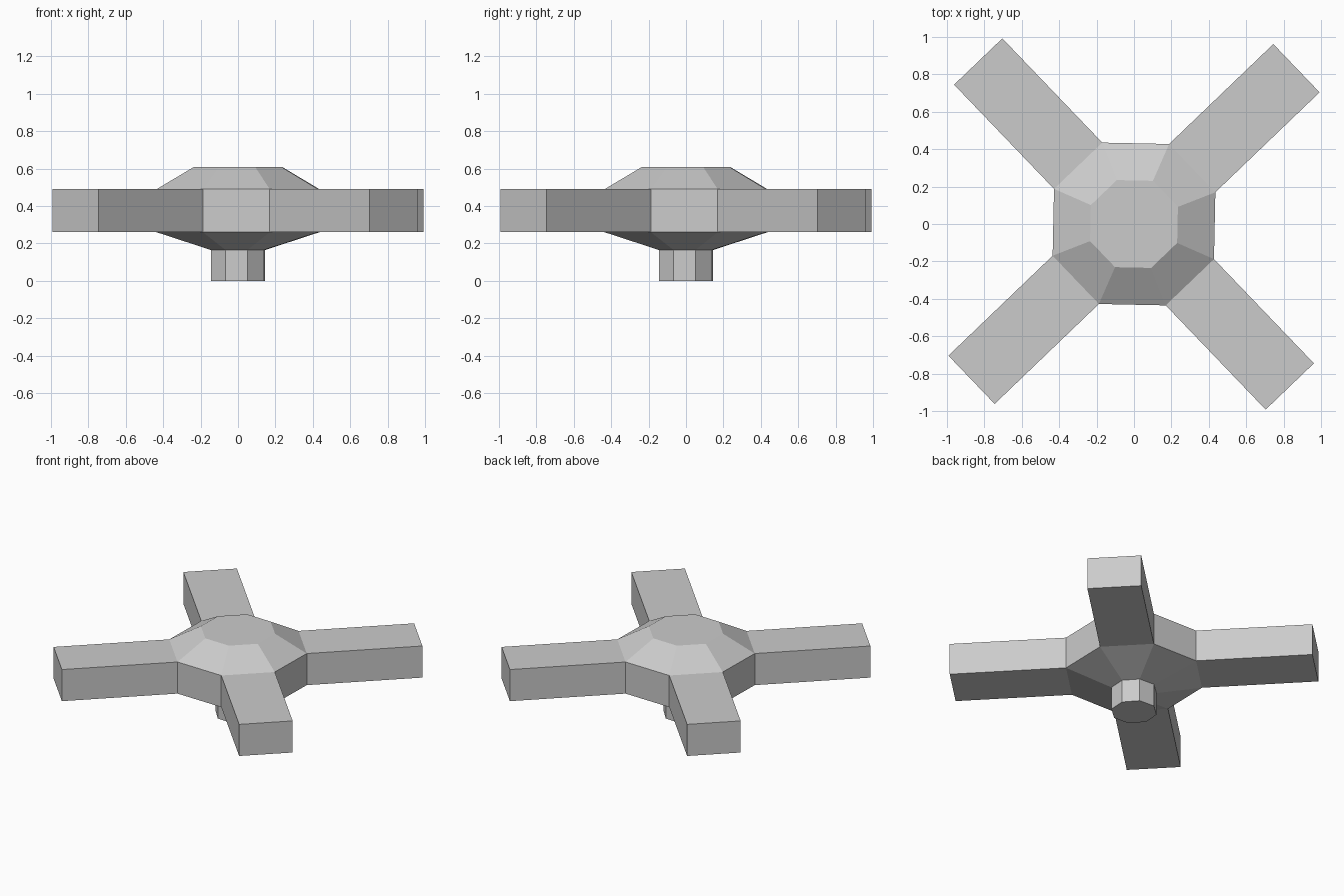
import bpy, bmesh
from math import cos, sin, radians
from mathutils import Vector

if "Cube" in bpy.data.objects:
    bpy.data.objects.remove(bpy.data.objects["Cube"], do_unlink=True)

grey = bpy.data.materials.new("plain grey")
grey.use_nodes = True
colour = (0.6, 0.6, 0.6, 1)
grey.diffuse_color = colour
grey.node_tree.nodes["Principled BSDF"].inputs["Base Color"].default_value = colour

SIDES = 8
ARM_LENGTH = 0.772
# radius, height and turn of each octagonal ring, bottom to top
RINGS = [(0.153, 0.0, 19.2), (0.153, 0.165, 19.2), (0.467, 0.26, 21.3),
         (0.467, 0.49, 21.3), (0.252, 0.61, 21.3)]


def ring(bm, radius, z, turn):
    angles = [radians(turn + 360 / SIDES * i) for i in range(SIDES)]
    return [bm.verts.new((radius * cos(a), radius * sin(a), z)) for a in angles]


# Hub: stem, lower cone, vertical band and domed top as stacked rings
bm = bmesh.new()
loops = [ring(bm, *r) for r in RINGS]
band = []
for level, (low, high) in enumerate(zip(loops, loops[1:])):
    for i in range(SIDES):
        j = (i + 1) % SIDES
        face = bm.faces.new((low[i], low[j], high[j], high[i]))
        if level == 2:
            band.append(face)
bm.faces.new(reversed(loops[0]))
bm.faces.new(loops[-1])
bm.normal_update()

# Arms: pull out every other face of the band
for face in band[::2]:
    reach = face.normal * ARM_LENGTH
    arm = bmesh.ops.extrude_discrete_faces(bm, faces=[face])["faces"][0]
    bmesh.ops.translate(bm, verts=arm.verts, vec=reach)

bmesh.ops.recalc_face_normals(bm, faces=bm.faces)
mesh = bpy.data.meshes.new("hub_with_arms")
bm.to_mesh(mesh)
bm.free()
mesh.materials.append(grey)
hub = bpy.data.objects.new("hub_with_arms", mesh)
bpy.context.collection.objects.link(hub)
